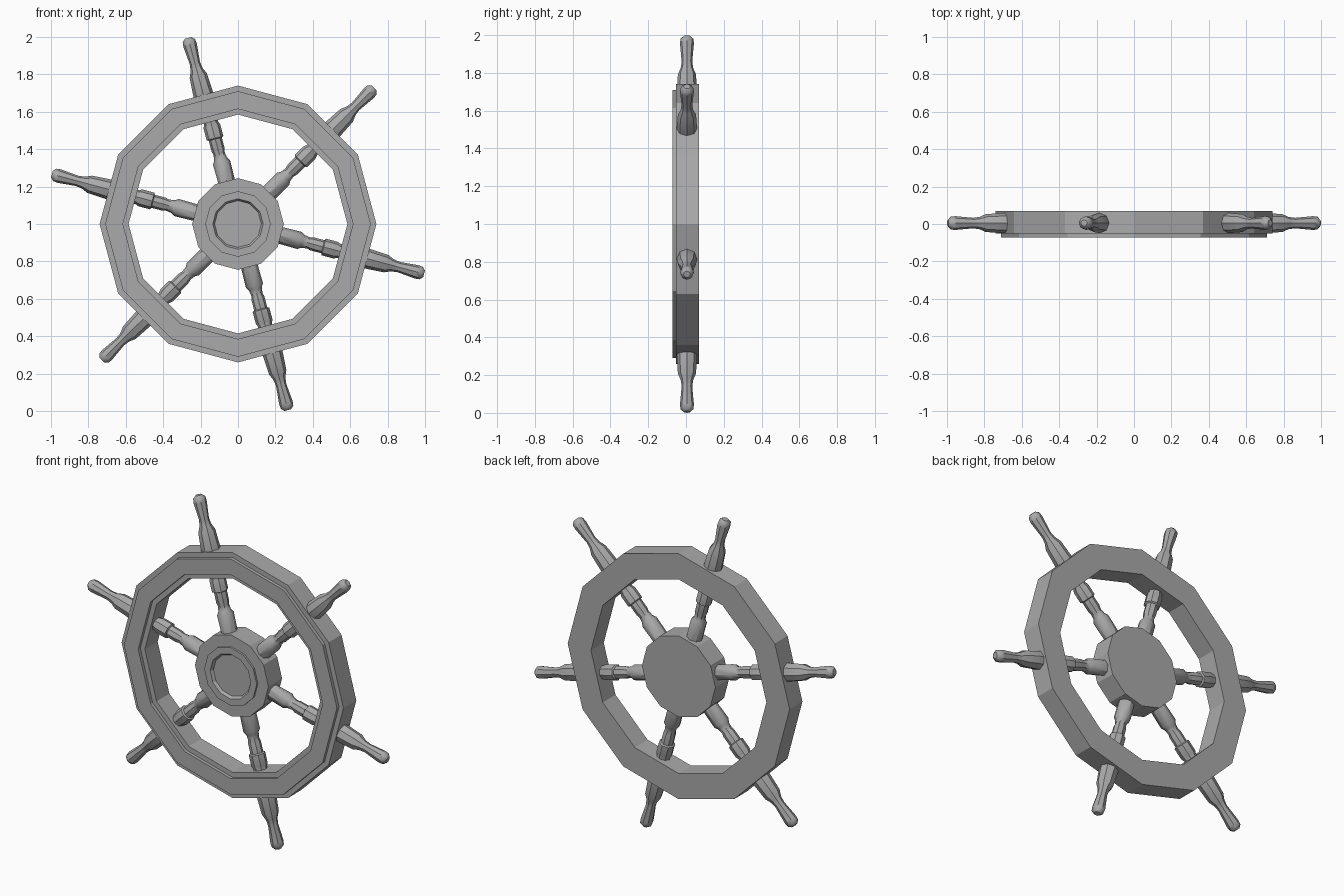
import bpy, bmesh, math
from mathutils import Matrix

cube = bpy.data.objects.get("Cube")
if cube:
    bpy.data.objects.remove(cube, do_unlink=True)

grey = bpy.data.materials.new("plain grey")
grey.use_nodes = True
colour = (0.4, 0.4, 0.4, 1)
grey.diffuse_color = colour
grey.node_tree.nodes["Principled BSDF"].inputs["Base Color"].default_value = colour

CENTRE = Matrix.Translation((0, 0, 1))


def lathe(name, profile, sides, matrix, closed=False, angle=25):
    """Turn (radius, height) points around local z; cap the ends if open."""
    bm = bmesh.new()
    rings = []
    for r, h in profile:
        rings.append([bm.verts.new((r * math.cos(math.tau * i / sides),
                                    r * math.sin(math.tau * i / sides), h))
                      for i in range(sides)])
    pairs = list(zip(rings, rings[1:]))
    if closed:
        pairs.append((rings[-1], rings[0]))
    else:
        bm.faces.new(rings[0])
        bm.faces.new(rings[-1])
    for a, b in pairs:
        for i in range(sides):
            j = (i + 1) % sides
            bm.faces.new((a[i], a[j], b[j], b[i]))
    bmesh.ops.recalc_face_normals(bm, faces=bm.faces)
    bm.transform(matrix)
    mesh = bpy.data.meshes.new(name)
    bm.to_mesh(mesh)
    bm.free()
    mesh.materials.append(grey)
    obj = bpy.data.objects.new(name, mesh)
    bpy.context.collection.objects.link(obj)
    bpy.ops.object.select_all(action="DESELECT")
    obj.select_set(True)
    bpy.context.view_layer.objects.active = obj
    bpy.ops.object.shade_smooth_by_angle(angle=math.radians(angle))
    return obj


# Local z becomes the front direction (-y)
FACING = CENTRE @ Matrix.Rotation(math.pi / 2, 4, "X")

# Twelve-sided rim with a narrower raised band on the front
rim = [(0.74, -0.07), (0.74, 0.052), (0.71, 0.052), (0.71, 0.072),
       (0.615, 0.072), (0.615, 0.052), (0.585, 0.052), (0.585, -0.07)]
lathe("rim", rim, 12, FACING, closed=True)

# Hub with a stepped front and a sunken centre
hub = [(0.245, -0.07), (0.245, 0.06), (0.175, 0.06), (0.175, 0.072),
       (0.135, 0.072), (0.125, 0.055)]
lathe("hub", hub, 12, FACING)

# Six turned spokes, each ending in a grip
spoke = [(0.045, 0.2), (0.047, 0.34), (0.035, 0.36), (0.031, 0.39), (0.036, 0.41),
         (0.036, 0.47), (0.046, 0.475), (0.046, 0.54), (0.038, 0.56),
         (0.05, 0.6), (0.055, 0.7), (0.048, 0.82), (0.033, 0.855),
         (0.028, 0.89), (0.037, 0.99), (0.034, 1.015), (0.018, 1.03)]
for n in range(6):
    turn = Matrix.Rotation(math.radians(45 - 60 * n), 4, "Y")
    lathe(f"spoke_{n + 1}", spoke, 8, CENTRE @ Matrix.Translation((0, 0.005, 0)) @ turn,
          angle=40)
